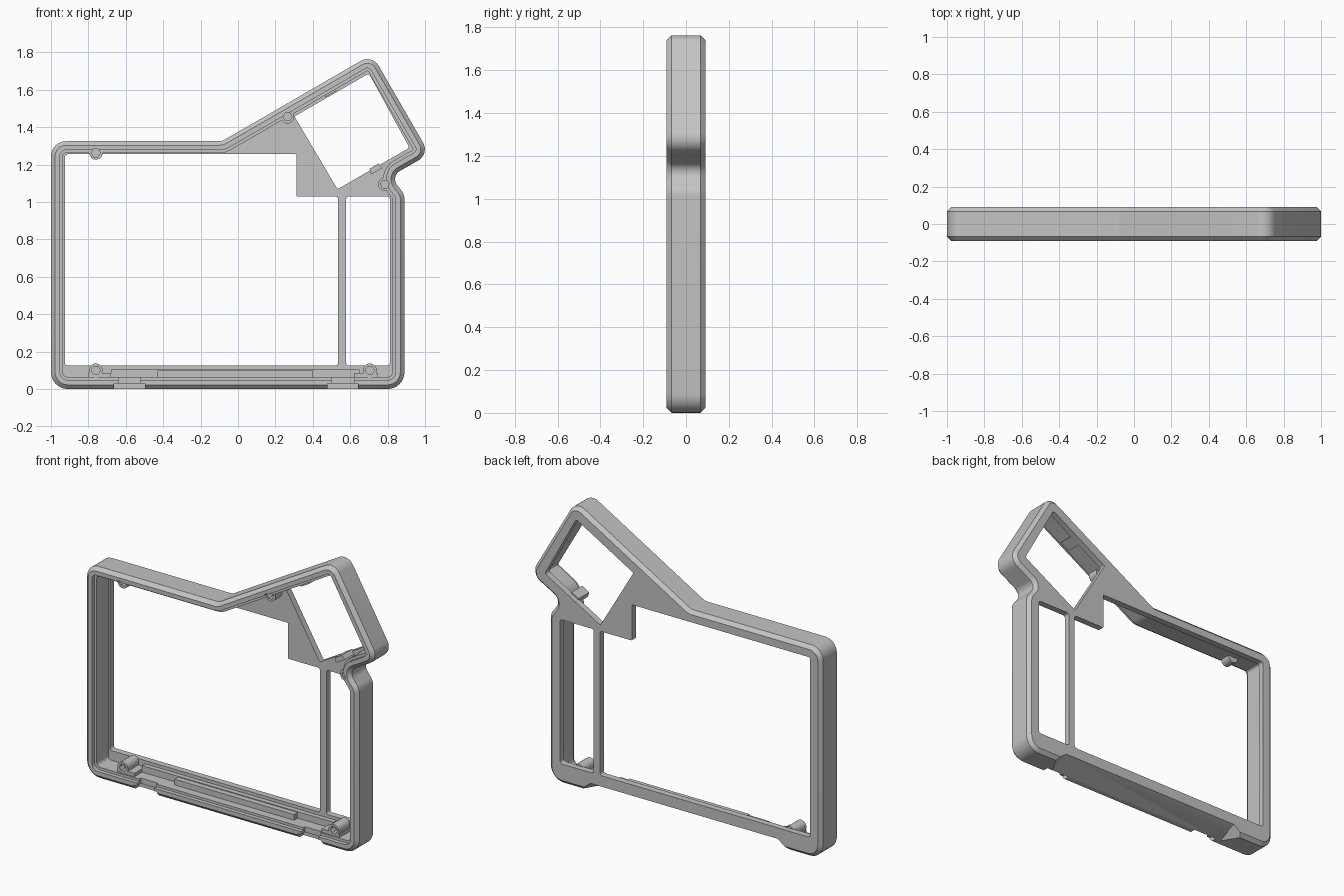
import bpy, bmesh, math
from mathutils import Vector, Matrix

if "Cube" in bpy.data.objects:
    bpy.data.objects.remove(bpy.data.objects["Cube"])

grey = bpy.data.materials.new("plain grey")
grey.diffuse_color = (0.55, 0.55, 0.55, 1)
grey.use_nodes = True
grey.node_tree.nodes["Principled BSDF"].inputs["Base Color"].default_value = grey.diffuse_color


def rounded(corners, d=0.0, seg=8):
    """Polygon of (x, z, radius) corners, offset inward by d, corners filleted."""
    n = len(corners)
    p = [Vector(c[:2]) for c in corners]
    area = sum(p[i - 1].x * p[i].y - p[i].x * p[i - 1].y for i in range(n))
    w = 1 if area > 0 else -1
    out = []
    for i in range(n):
        a = (p[i] - p[i - 1]).normalized()
        b = (p[(i + 1) % n] - p[i]).normalized()
        n1, n2 = w * Vector((-a.y, a.x)), w * Vector((-b.y, b.x))
        s = 1 if w * (a.x * b.y - a.y * b.x) > 0 else -1
        r = max(corners[i][2] - s * d, 0.004)
        miter = (n1 + n2) / (1 + n1.dot(n2))
        centre = p[i] + miter * (d + s * r)
        turn = math.atan2(n1.x * n2.y - n1.y * n2.x, n1.dot(n2))
        start = -s * r * n1
        for k in range(seg + 1):
            t = turn * k / seg
            out.append(centre + Vector((start.x * math.cos(t) - start.y * math.sin(t),
                                        start.x * math.sin(t) + start.y * math.cos(t))))
    return out


def loft(name, rings):
    """Closed solid through equal-length rings of 3D points."""
    bm = bmesh.new()
    rows = [[bm.verts.new(v) for v in ring] for ring in rings]
    n = len(rows[0])
    for r0, r1 in zip(rows, rows[1:]):
        for i in range(n):
            j = (i + 1) % n
            bm.faces.new((r0[i], r0[j], r1[j], r1[i]))
    bm.faces.new(rows[0])
    bm.faces.new(rows[-1])
    bmesh.ops.recalc_face_normals(bm, faces=bm.faces[:])
    me = bpy.data.meshes.new(name)
    bm.to_mesh(me)
    bm.free()
    me.materials.append(grey)
    ob = bpy.data.objects.new(name, me)
    bpy.context.collection.objects.link(ob)
    return ob


def prism(name, pts, y0, y1):
    return loft(name, [[(p.x, y, p.y) for p in pts] for y in (y0, y1)])


def box(x0, x1, y0, y1, z0, z1):
    pts = [Vector(c) for c in ((x0, z0), (x1, z0), (x1, z1), (x0, z1))]
    return prism("block", pts, y0, y1)


def disc(x, z, r, y0, y1, n):
    pts = [Vector((x + r * math.cos(2 * math.pi * i / n), z + r * math.sin(2 * math.pi * i / n)))
           for i in range(n)]
    return prism("disc", pts, y0, y1)


def tilted(x, z, length, height, y0, y1):
    rot = Matrix.Rotation(math.radians(30), 2)
    pts = [Vector((x, z)) + rot @ Vector((u * length / 2, v * height / 2))
           for u, v in ((-1, -1), (1, -1), (.8, 1), (-.8, 1))]
    return prism("tab", pts, y0, y1)


def combine(body, tool, op):
    m = body.modifiers.new("cut", 'BOOLEAN')
    m.operation, m.solver, m.object = op, 'EXACT', tool
    bpy.context.view_layer.objects.active = body
    bpy.ops.object.modifier_apply(modifier=m.name)
    bpy.data.objects.remove(tool)


# Outer silhouette: wide case with a tilted head at upper right
outline = [(-1, 0, .09), (.89, 0, .09), (.89, 1.04, .08), (.815, 1.137, .05),
           (1.025, 1.256, .07), (.717, 1.789, .07), (-.085, 1.325, .06), (-1, 1.325, .08)]

# Shell with chamfered front and back edges
case = loft("case_frame", [[(p.x, y, p.y) for p in rounded(outline, d)]
                           for d, y in ((.022, -.09), (0, -.068), (0, .068), (.022, .09))])

# Lid step and inner cavity, leaving a thin back plate
combine(case, prism("step", rounded(outline, .048), -.2, -.065), 'DIFFERENCE')
combine(case, prism("cavity", rounded(outline, .064), -.2, .05), 'DIFFERENCE')

# Screw bosses, floor pads, floor rails and head tabs
bosses = [(-.76, .1), (.705, .1), (-.76, 1.262), (.265, 1.455), (.785, 1.095)]
blocks = [(-.8, -.68, -.055, .055, .05, .085), (.62, .745, -.055, .055, .05, .085),
          (-.68, .65, .02, .055, .05, .105), (-.43, .4, -.015, .03, .05, .1)]
adds = []

# Windows through the back plate
c = .015
windows = [
    [(-.925, .125, c), (.535, .125, c), (.535, 1.03, c), (.312, 1.03, .006),
     (.312, 1.255, .006), (-.925, 1.255, c)],
    [(.578, .125, c), (.812, .125, c), (.812, 1.03, c), (.578, 1.03, c)],
    [(.302, 1.457, .006), (.532, 1.068, .006), (.917, 1.29, c), (.7, 1.687, c)]]
for pts in windows:
    combine(case, prism("window", rounded(pts, 0, 4), -.2, .2), 'DIFFERENCE')

for b in blocks:
    combine(case, box(*b), 'UNION')
for x, z in bosses:
    combine(case, disc(x, z, .036, -.058, .01 if z > 1.2 else .055, 24), 'UNION')
for x, z in ((.49, 1.59), (.735, 1.178)):
    combine(case, tilted(x, z, .07, .03, -.045, .06), 'UNION')
for x, z in bosses:
    combine(case, disc(x, z, .024, -.2, -.015, 6), 'DIFFERENCE')

# Two stepped latch slots in the bottom front lip
for x in (-.58, .56):
    combine(case, box(x - .082, x + .082, -.2, -.035, -.1, .03), 'DIFFERENCE')
    combine(case, box(x - .06, x + .06, -.2, -.05, .02, .075), 'DIFFERENCE')

# Sloped relief along the lower back edge, fading out at both ends
relief = [[(x, .12, .07 - dz), (x, .12, -.05 - dz), (x, -.06, -.01 - dz)]
          for x, dz in ((-.82, .09), (-.7, 0), (.6, 0), (.72, .09))]
combine(case, loft("relief", relief), 'DIFFERENCE')

bpy.ops.object.select_all(action='DESELECT')
case.select_set(True)
bpy.context.view_layer.objects.active = case
bpy.ops.object.shade_smooth_by_angle(angle=math.radians(30))
